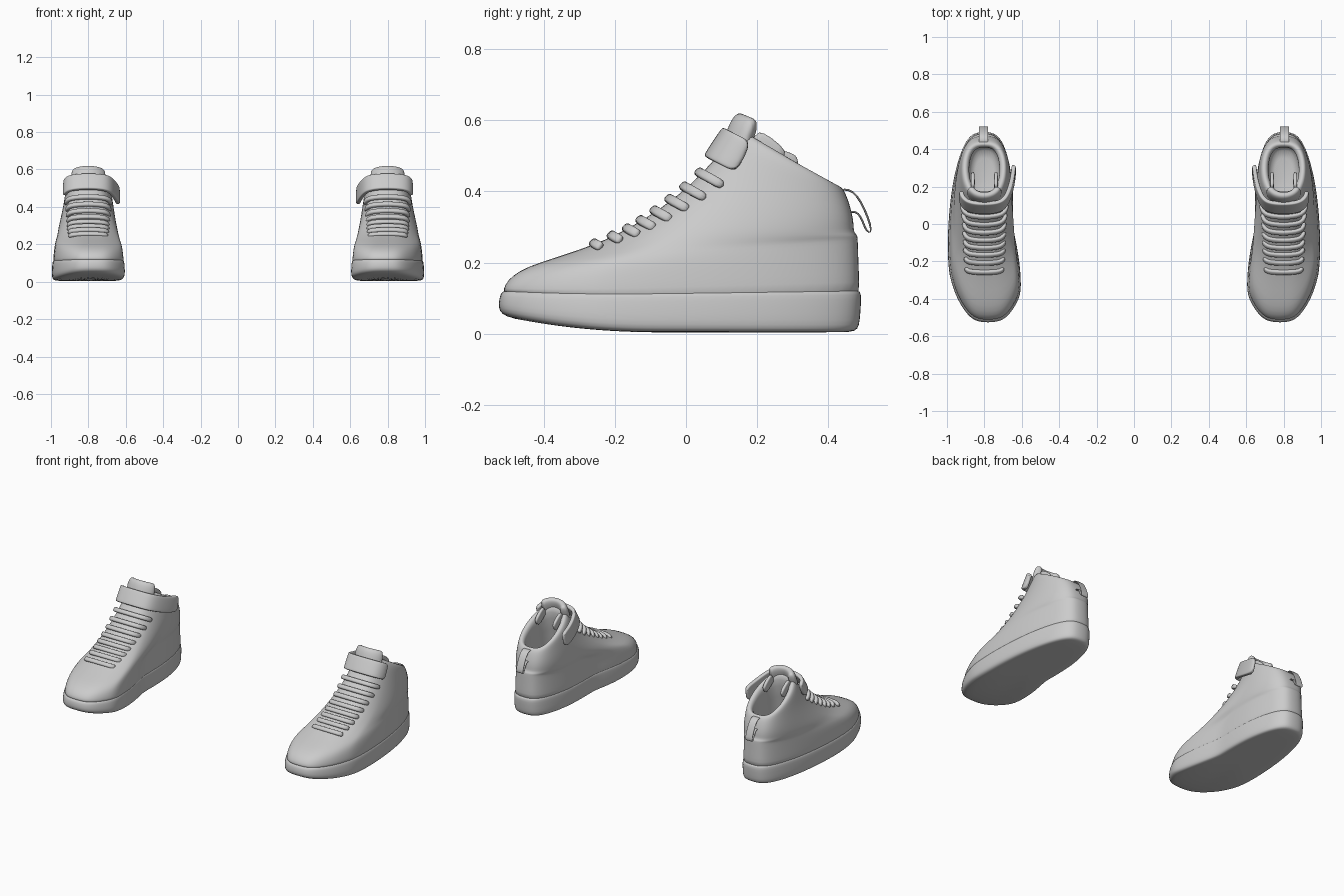
import bpy, bmesh, math
from mathutils import Vector

grey = bpy.data.materials.new("light_grey")
grey.diffuse_color = (0.6, 0.6, 0.6, 1)

CX = 0.80      # centre line of one shoe; the other is mirrored
N = 48         # points per loft ring
# foot outline: (fraction from toe to heel, inner half width, outer half width)
PLAN = [(0, .200, .185), (.14, .222, .210), (.25, .196, .218),
        (.5, .142, .200), (.75, .156, .184), (1, .160, .165)]


def plan_width(s, side):
    for a, b in zip(PLAN, PLAN[1:]):
        if s <= b[0]:
            f = (s - a[0]) / (b[0] - a[0])
            return a[side] + (b[side] - a[side]) * f
    return PLAN[-1][side]


def finish(name, bm, levels):
    bmesh.ops.recalc_face_normals(bm, faces=bm.faces[:])
    for f in bm.faces:
        f.smooth = True
    me = bpy.data.meshes.new(name)
    bm.to_mesh(me)
    bm.free()
    me.materials.append(grey)
    ob = bpy.data.objects.new(name, me)
    bpy.context.collection.objects.link(ob)
    sub = ob.modifiers.new("smooth", 'SUBSURF')
    sub.levels = sub.render_levels = levels
    mir = ob.modifiers.new("pair", 'MIRROR')
    mir.use_mirror_merge = False
    return ob


def bridge(bm, rings):
    n = len(rings[0])
    for a, b in zip(rings, rings[1:]):
        for i in range(n):
            j = (i + 1) % n
            bm.faces.new((a[i], a[j], b[j], b[i]))
    bm.faces.new(rings[0])
    bm.faces.new(rings[-1])


def foot_loft(name, rows):
    """Rows: front y, back y, front z, back z, width scale, blend to oval."""
    bm = bmesh.new()
    rings = []
    for yf, yb, zf, zb, sc, e in rows:
        ring = []
        for i in range(N):
            t = 2 * math.pi * i / N
            s = (1 - math.cos(t)) / 2
            side = 2 if math.sin(t) >= 0 else 1
            w = plan_width(s, side) * (1 - e) + .17 * e
            w *= sc * abs(math.sin(t)) ** .66
            y = yf + (yb - yf) * s
            z = zf + (zb - zf) * s
            # toe lifts gently off the ground
            z += .045 * max(0, (-.1 - y) / .42) ** 2 * max(0, 1 - z / .15)
            x = CX - .018 * (1 - s) * (1 - e) + (w if side == 2 else -w)
            ring.append(bm.verts.new((x, y, z)))
        rings.append(ring)
    bridge(bm, rings)
    return finish(name, bm, 1)


def band(name, path, ups, width, thick, levels=2, square=.45):
    """Rounded strip swept along a path, its width along the up vectors."""
    bm = bmesh.new()
    pts = [Vector(p) for p in path]
    rings = []
    for k, p in enumerate(pts):
        tan = (pts[min(k + 1, len(pts) - 1)] - pts[max(k - 1, 0)]).normalized()
        up = Vector(ups[k] if isinstance(ups, list) else ups)
        up = (up - tan * up.dot(tan)).normalized()
        nor = tan.cross(up)
        ring = []
        for i in range(12):
            a = 2 * math.pi * (i + .5) / 12
            c, s = math.cos(a), math.sin(a)
            u = math.copysign(abs(c) ** square, c) * width / 2
            v = math.copysign(abs(s) ** square, s) * thick / 2
            ring.append(bm.verts.new(p + up * u + nor * v))
        rings.append(ring)
    bridge(bm, rings)
    return finish(name, bm, levels)


# Sole, widest near the ground, with a soft top edge
foot_loft("sole", [
    (-.25, .25, .004, .004, .40, 0), (-.46, .45, .004, .004, .88, 0),
    (-.51, .478, .009, .007, .97, 0), (-.526, .488, .026, .022, 1.01, 0),
    (-.528, .491, .055, .055, 1.012, 0), (-.524, .494, .090, .100, .998, 0),
    (-.517, .492, .108, .120, .982, 0), (-.495, .475, .116, .128, .93, 0),
    (-.300, .300, .116, .125, .50, 0)])

# Upper: vamp, throat, heel step, padded collar, then the lining inside
foot_loft("upper", [
    (-.50, .475, .080, .080, .95, 0), (-.516, .489, .105, .120, .976, 0),
    (-.510, .487, .132, .170, .962, 0), (-.492, .485, .162, .225, .940, 0),
    (-.445, .484, .190, .258, .915, .05), (-.36, .483, .216, .270, .89, .15),
    (-.26, .482, .250, .277, .89, .35), (-.19, .472, .281, .286, .89, .5),
    (-.11, .472, .326, .305, .87, .7), (-.02, .468, .390, .335, .83, .9),
    (.05, .458, .455, .370, .78, 1), (.100, .448, .515, .395, .74, 1),
    (.128, .440, .555, .408, .71, 1), (.145, .430, .575, .417, .65, 1),
    (.162, .418, .572, .414, .55, 1), (.178, .405, .548, .392, .46, 1),
    (.165, .415, .450, .330, .49, 1), (.08, .430, .180, .170, .55, 1),
    (.15, .360, .160, .160, .30, 1)])

# Padded tongue rising behind the strap
band("tongue",
     [(.722, .185, .542), (.735, .158, .552), (.765, .140, .560), (.80, .135, .562),
      (.835, .140, .560), (.865, .158, .552), (.878, .185, .542)],
     (0, .35, .94), .125, .05, 2, .75)

# Ankle strap: wraps the front and runs back along the inner side
strap = [(.926, .165, .495), (.921, .130, .512), (.900, .103, .526), (.86, .089, .533),
         (.80, .085, .535), (.74, .089, .533), (.70, .103, .526), (.675, .140, .510),
         (.656, .200, .485), (.645, .260, .467), (.642, .315, .455)]
lean = [(0, .55 - .035 * max(0, k - 5), .83) for k in range(len(strap))]
band("ankle_strap", strap, lean, .098, .026, 2, .32)

# Laces stepping down the throat: (y, z, half width)
LACES = [(.040, .452, .120), (-.003, .413, .114), (-.045, .378, .110), (-.087, .346, .108),
         (-.127, .319, .106), (-.165, .296, .105), (-.208, .276, .102), (-.258, .254, .098)]
for k, (y, z, h) in enumerate(LACES):
    drop = .042 - .004 * k
    path = [(CX + h * fx, y + drop * d, z - drop * .55 * d) for fx, d in
            ((-1.0, 1.6), (-.97, .8), (-.8, .2), (-.4, 0), (0, -.1),
             (.4, 0), (.8, .2), (.97, .8), (1.0, 1.6))]
    band("lace_%d" % (k + 1), path, (0, .75, .66), .028, .024, 1, .7)

# Lining tabs at the inside of the collar
for name, sx in (("inner_lining_tab", -1), ("outer_lining_tab", 1)):
    band(name, [(CX + sx * .062, .185, .550), (CX + sx * .062, .22, .53),
                (CX + sx * .062, .275, .485)], (0, .4, .9), .06, .022, 1)

# Pull loop at the heel
LOOP = [(.425, .400), (.445, .407), (.468, .402), (.492, .372), (.512, .325), (.522, .290),
        (.515, .282), (.503, .295), (.492, .330), (.475, .346), (.455, .340)]
band("heel_loop", [(CX + .005, y, z) for y, z in LOOP], (1, 0, 0), .05, .006, 1)
